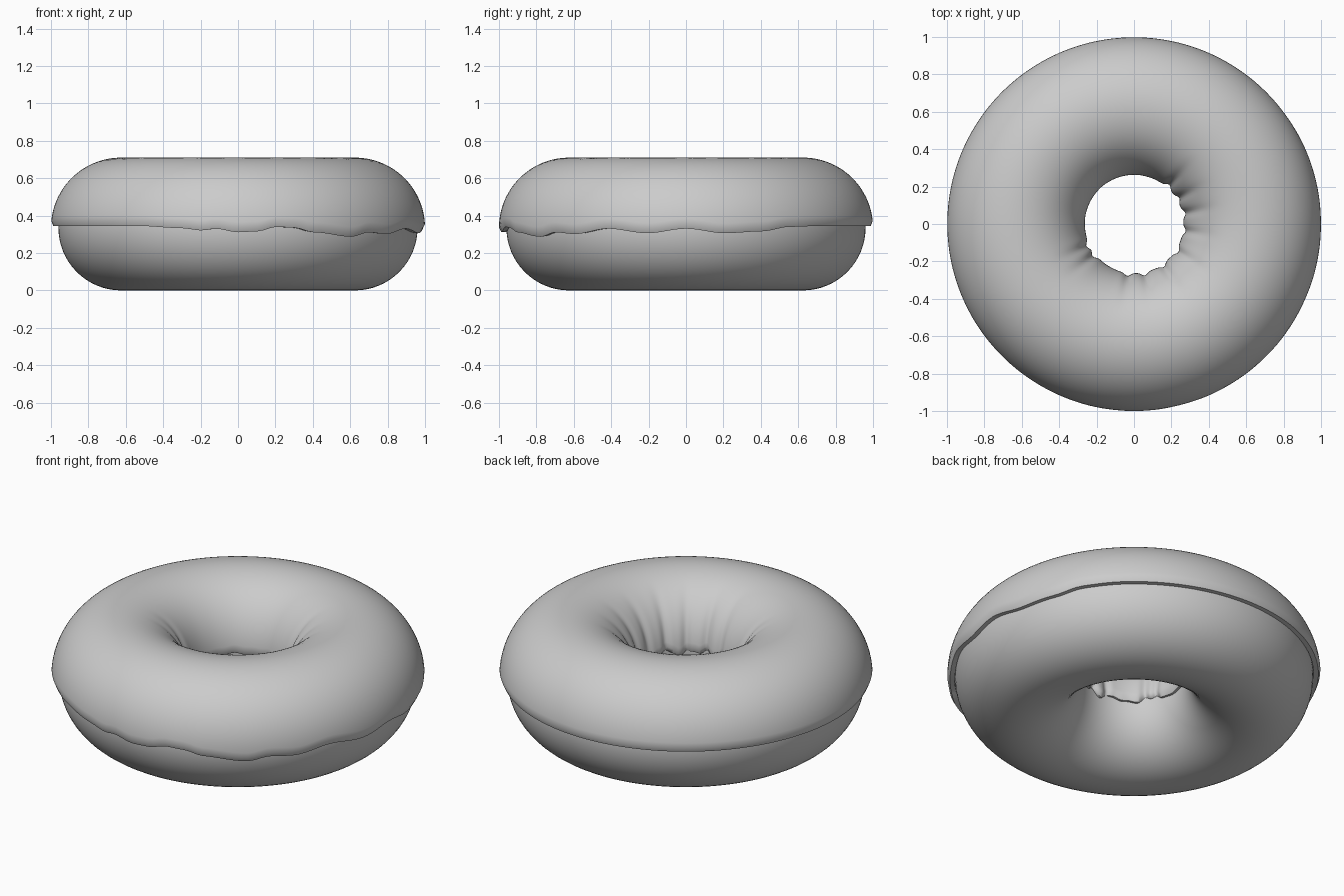
import bpy
import bmesh
from math import sin, cos, asin, pi, radians, exp

cube = bpy.data.objects.get("Cube")
if cube:
    bpy.data.objects.remove(cube, do_unlink=True)

MAJOR, DOUGH, ICING, MID = 0.625, 0.335, 0.375, 0.335
SEGMENTS = 180

grey = bpy.data.materials.new("plain grey")
grey.use_nodes = True
grey.diffuse_color = (0.6, 0.6, 0.6, 1)
grey.node_tree.nodes["Principled BSDF"].inputs["Base Color"].default_value = (0.6, 0.6, 0.6, 1)


def ring_mesh(name, section):
    """Sweep a closed section of (radius, height) points, which may vary with angle."""
    bm = bmesh.new()
    rings = []
    for i in range(SEGMENTS):
        a = 2 * pi * i / SEGMENTS - pi
        rings.append([bm.verts.new((r * cos(a), r * sin(a), z)) for r, z in section(a)])
    for i, ring in enumerate(rings):
        following = rings[(i + 1) % SEGMENTS]
        for j in range(len(ring)):
            k = (j + 1) % len(ring)
            bm.faces.new((ring[j], following[j], following[k], ring[k]))
    bmesh.ops.recalc_face_normals(bm, faces=bm.faces)
    mesh = bpy.data.meshes.new(name)
    bm.to_mesh(mesh)
    bm.free()
    mesh.materials.append(grey)
    obj = bpy.data.objects.new(name, mesh)
    bpy.context.collection.objects.link(obj)
    bpy.ops.object.select_all(action='DESELECT')
    obj.select_set(True)
    bpy.context.view_layer.objects.active = obj
    bpy.ops.object.shade_smooth_by_angle(angle=radians(60))
    return obj


def polar(radius, phi):
    return MAJOR + radius * cos(phi), MID + radius * sin(phi)


def blend(x):
    x = max(0.0, min(1.0, x))
    return x * x * (3 - 2 * x)


# Outer icing hem: (degrees around, height), level everywhere else
HEM = [(-180, .345), (-122, .345), (-108, .333), (-101, .32), (-97, .33), (-90, .31),
       (-84, .315), (-78, .34), (-72, .335), (-66, .31), (-52, .285), (-45, .31),
       (-37, .30), (-25, .33), (-12, .305), (0, .33), (12, .305), (24, .315),
       (34, .34), (46, .345), (180, .345)]
# Creases on the icing inside the hole, in degrees
CREASES = [48, 30, 12, -8, -32, -55, -78, -97, -142, -155]


def outer_hem(a):
    d = a * 180 / pi
    for (d0, z0), (d1, z1) in zip(HEM, HEM[1:]):
        if d <= d1:
            return z0 + (z1 - z0) * blend((d - d0) / (d1 - d0))
    return HEM[-1][1]


def crease(a):
    d = a * 180 / pi
    return sum(exp(-((d - c) / 4.5) ** 2) for c in CREASES)


def dough_section(a):
    return [polar(DOUGH, 2 * pi * j / 64) for j in range(64)]


def icing_section(a):
    start = asin((outer_hem(a) - MID) / ICING)
    fold = crease(a)
    ripple = 0.35 + 0.65 * blend((cos(a + 0.5) + 0.6) / 0.8)
    inner_z = 0.335 + ripple * (0.012 * sin(9 * a) + 0.008 * sin(17 * a + 1)) + 0.022 * fold
    end = pi - asin((inner_z - MID) / ICING)
    outside, inside = [], []
    steps = 44
    for j in range(steps + 1):
        t = j / steps
        phi = start + (end - start) * t
        inner_side = blend((t - 0.62) / 0.38)
        radius = ICING - inner_side * (0.012 + 0.016 * fold)
        # Rounded lips: the skin rolls under at both hems
        lip = min(t, 1 - t) * steps
        radius -= 0.012 * max(0, 1 - lip / 0.9)
        outside.append(polar(radius, phi))
        if j % 2 == 0:
            inside.append(polar(DOUGH + 0.002, phi))
    return outside + inside[::-1]


ring_mesh("dough_ring", dough_section)
ring_mesh("icing", icing_section)
